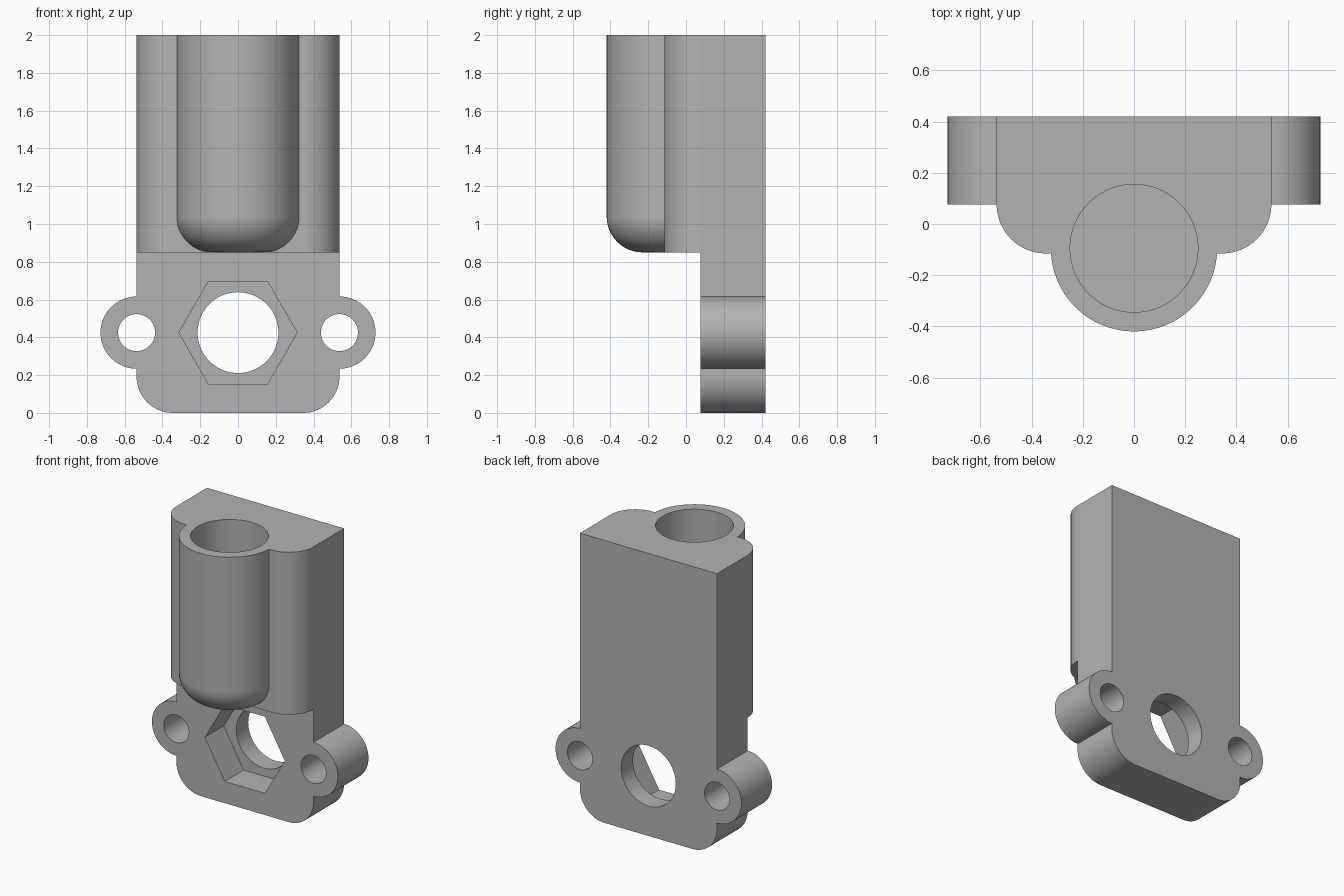
import bpy
import bmesh
from math import cos, sin, pi, radians

cube = bpy.data.objects.get("Cube")
if cube:
    bpy.data.objects.remove(cube, do_unlink=True)

# Main dimensions
HALF_W, TOP, STEP_Z = 0.537, 2.0, 0.85
BACK, PLATE_Y, BLOCK_Y = 0.42, 0.077, -0.115
ROUND = 0.192
HOLE_Z = 0.425
TUBE_Y, TUBE_R, BORE_R = -0.095, 0.325, 0.25

grey = bpy.data.materials.new("grey")
grey.use_nodes = True
grey.diffuse_color = (0.45, 0.45, 0.45, 1)
grey.node_tree.nodes["Principled BSDF"].inputs["Base Color"].default_value = grey.diffuse_color


def arc(cx, cy, r, start, end, steps=16):
    angles = [radians(start + (end - start) * i / steps) for i in range(steps + 1)]
    return [(cx + r * cos(a), cy + r * sin(a)) for a in angles]


def circle(cx, cy, r, sides=64):
    return arc(cx, cy, r, 0, 360, sides)[:-1]


def rect(x0, y0, x1, y1):
    return [(x0, y0), (x1, y0), (x1, y1), (x0, y1)]


def finish(name, bm):
    bmesh.ops.recalc_face_normals(bm, faces=bm.faces)
    mesh = bpy.data.meshes.new(name)
    bm.to_mesh(mesh)
    bm.free()
    mesh.materials.append(grey)
    obj = bpy.data.objects.new(name, mesh)
    bpy.context.collection.objects.link(obj)
    return obj


def prism(name, profile, axis, lo, hi):
    """Extrude a closed profile along Y (profile in xz) or Z (profile in xy)."""
    bm = bmesh.new()
    place = (lambda a, b, t: (a, t, b)) if axis == "Y" else (lambda a, b, t: (a, b, t))
    face = bm.faces.new([bm.verts.new(place(a, b, lo)) for a, b in profile])
    new = bmesh.ops.extrude_face_region(bm, geom=[face])["geom"]
    bmesh.ops.translate(bm, vec=place(0, 0, hi - lo),
                        verts=[v for v in new if isinstance(v, bmesh.types.BMVert)])
    return finish(name, bm)


def lathe(name, profile, cy, sides=64):
    """Revolve an open (radius, z) profile and close both ends."""
    bm = bmesh.new()
    rings = [[bm.verts.new((x, y, z)) for x, y in circle(0, cy, r, sides)]
             for r, z in profile]
    for a, b in zip(rings, rings[1:]):
        for i in range(sides):
            j = (i + 1) % sides
            bm.faces.new((a[i], a[j], b[j], b[i]))
    bm.faces.new(rings[0])
    bm.faces.new(rings[-1])
    return finish(name, bm)


def combine(target, tool, operation):
    mod = target.modifiers.new(tool.name, "BOOLEAN")
    mod.operation = operation
    mod.solver = "EXACT"
    mod.object = tool
    bpy.context.view_layer.objects.active = target
    bpy.ops.object.modifier_apply(modifier=mod.name)
    bpy.data.objects.remove(tool, do_unlink=True)


def add(tool):
    combine(body, tool, "UNION")


def cut(tool):
    combine(body, tool, "DIFFERENCE")


# Block with rounded front corners, left oversize for trimming
inner = HALF_W - ROUND
plan = ([(HALF_W, BACK + 0.03), (-HALF_W, BACK + 0.03)]
        + arc(-inner, BLOCK_Y + ROUND, ROUND, 180, 270)
        + arc(inner, BLOCK_Y + ROUND, ROUND, 270, 360))
body = prism("bracket_body", plan, "Z", 0, TOP + 0.03)

# Front tube with a rounded lower end
core = TUBE_R - 0.19
tube_profile = ([(core, STEP_Z - 0.05)]
                + arc(core, STEP_Z + 0.19, 0.19, -90, 0)
                + [(TUBE_R, TOP + 0.06)])
add(lathe("tube", tube_profile, TUBE_Y))

# Rounded lower corners
for side in (-1, 1):
    corner = (arc(side * inner, ROUND, ROUND, 270, 270 + side * 90)
              + [(side * 0.7, ROUND), (side * 0.7, -0.1), (side * inner, -0.1)])
    cut(prism("corner_cutter", corner, "Y", -0.6, 0.6))

# Mounting ears
for side in (-1, 1):
    add(prism("ear", circle(side * HALF_W, HOLE_Z, 0.191), "Y", -0.05, BACK + 0.06))

# Trim the step, the back and the top flush
cut(prism("step_cutter", rect(-1, -1, 1, PLATE_Y), "Z", -0.2, STEP_Z))
cut(prism("back_cutter", rect(-1, BACK, 1, 1), "Z", -0.2, 2.3))
cut(prism("top_cutter", rect(-1, -1, 1, 1), "Z", TOP, 2.3))

# Ear holes, central hole, hexagonal recess and tube bore
for side in (-1, 1):
    cut(prism("ear_hole", circle(side * HALF_W, HOLE_Z, 0.098), "Y", -0.6, 0.6))
cut(prism("centre_hole", circle(0, HOLE_Z, 0.214), "Y", -0.6, 0.6))
cut(prism("hex_recess", circle(0, HOLE_Z, 0.313, 6), "Y", -0.05, PLATE_Y + 0.21))
cut(prism("bore", circle(0, TUBE_Y, BORE_R), "Z", STEP_Z + 0.08, 2.2))

# Smooth the round surfaces and keep the edges crisp
bpy.ops.object.select_all(action="DESELECT")
body.select_set(True)
bpy.context.view_layer.objects.active = body
bpy.ops.object.shade_smooth_by_angle(angle=radians(30))
weighted = body.modifiers.new("flat_faces", "WEIGHTED_NORMAL")
weighted.keep_sharp = True
